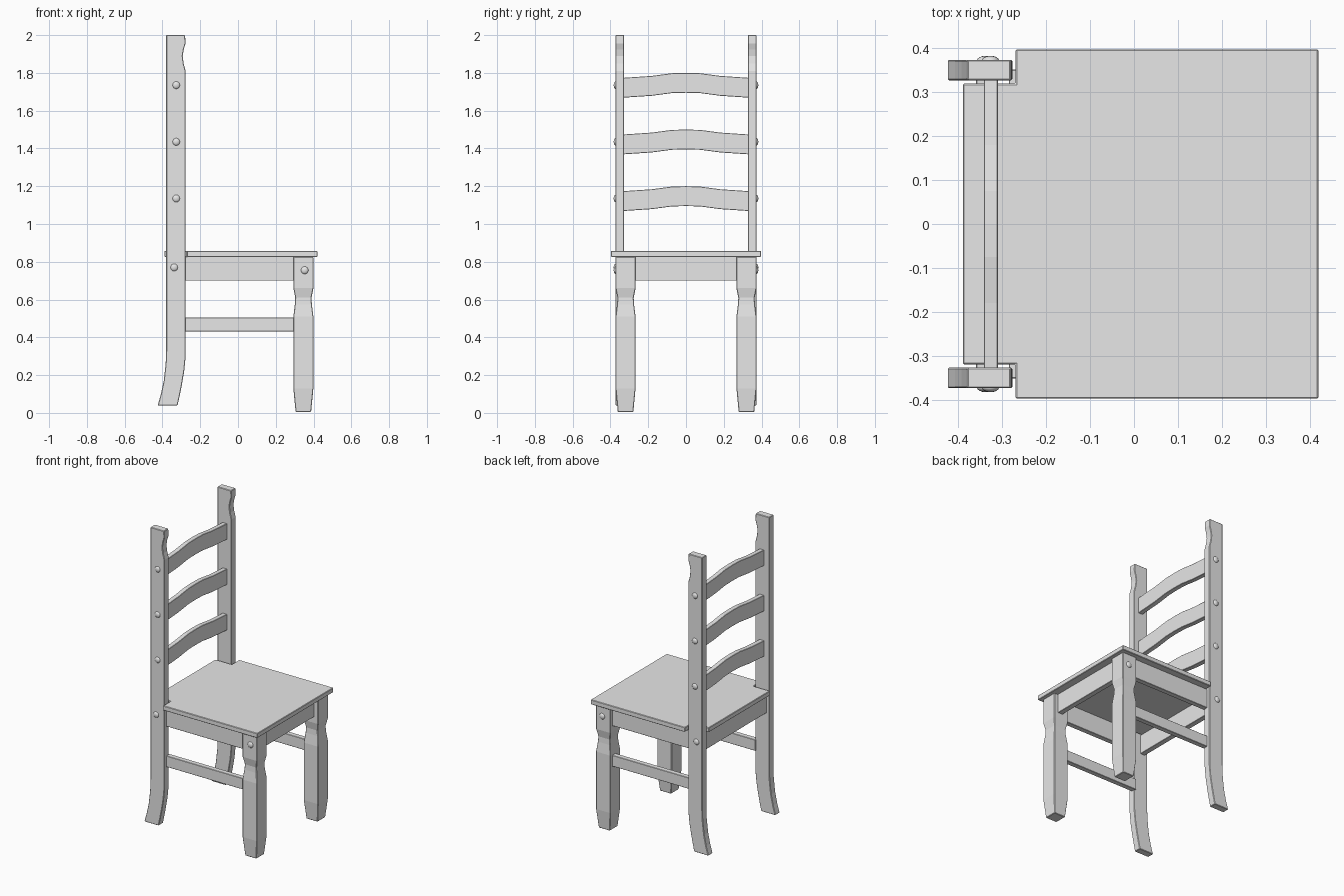
import bpy, bmesh, math
from mathutils import Matrix

cube = bpy.data.objects.get("Cube")
if cube:
    bpy.data.objects.remove(cube, do_unlink=True)

grey = bpy.data.materials.new("plain grey")
grey.use_nodes = True
grey.diffuse_color = (0.8, 0.8, 0.8, 1)
grey.node_tree.nodes["Principled BSDF"].inputs["Base Color"].default_value = (0.8, 0.8, 0.8, 1)


def finish(name, bm, bevel=0.0):
    """Turn a bmesh into a named object with material and optional edge bevel."""
    bmesh.ops.recalc_face_normals(bm, faces=bm.faces)
    mesh = bpy.data.meshes.new(name)
    bm.to_mesh(mesh)
    bm.free()
    mesh.materials.append(grey)
    obj = bpy.data.objects.new(name, mesh)
    bpy.context.collection.objects.link(obj)
    if bevel:
        mod = obj.modifiers.new("soft edges", 'BEVEL')
        mod.width = bevel
        mod.segments = 1
        mod.limit_method = 'ANGLE'
        mod.angle_limit = math.radians(50)
    return obj


def prism(name, outline, direction, bevel=0.0):
    """Extrude a closed outline of 3D points along a direction."""
    bm = bmesh.new()
    face = bm.faces.new([bm.verts.new(p) for p in outline])
    ext = bmesh.ops.extrude_face_region(bm, geom=[face])
    verts = [g for g in ext["geom"] if isinstance(g, bmesh.types.BMVert)]
    bmesh.ops.translate(bm, verts=verts, vec=direction)
    return finish(name, bm, bevel)


def box(name, x, y, z, bevel=0.002):
    pts = [(x[0], y[0], z[0]), (x[1], y[0], z[0]), (x[1], y[1], z[0]), (x[0], y[1], z[0])]
    return prism(name, pts, (0, 0, z[1] - z[0]), bevel)


def bolt(name, x, z, side):
    """Shallow domed bolt head on the outer face of a post or leg."""
    bm = bmesh.new()
    bmesh.ops.create_uvsphere(bm, u_segments=16, v_segments=8, radius=1)
    bmesh.ops.transform(bm, verts=bm.verts, matrix=Matrix.Translation((x, side * 0.372, z))
                        @ Matrix.Diagonal((0.02, 0.011, 0.02, 1)))
    for f in bm.faces:
        f.smooth = True
    finish(name, bm)


# Seat board, notched around the rear posts
seat = [(-0.39, -0.32), (-0.27, -0.32), (-0.27, -0.398), (0.42, -0.398),
        (0.42, 0.398), (-0.27, 0.398), (-0.27, 0.32), (-0.39, 0.32)]
prism("seat", [(x, y, 0.826) for x, y in seat], (0, 0, 0.031), 0.003)

# Rear post side profile (x, z): curved foot and carved top
post = [(-0.425, 0.04), (-0.32, 0.04), (-0.309, 0.09), (-0.297, 0.15), (-0.285, 0.22),
        (-0.277, 0.30), (-0.277, 1.81), (-0.288, 1.85), (-0.293, 1.89), (-0.287, 1.925),
        (-0.278, 1.955), (-0.28, 2.0), (-0.38, 2.0), (-0.38, 0.33), (-0.383, 0.26),
        (-0.393, 0.17), (-0.408, 0.10)]

# Front leg sections: (height, half width)
leg = [(0.005, 0.041), (0.13, 0.053), (0.51, 0.053), (0.575, 0.045),
       (0.61, 0.043), (0.66, 0.053), (0.826, 0.053)]


def front_leg(name, cx, cy):
    bm = bmesh.new()
    rings = [[bm.verts.new((cx + sx * h, cy + sy * h, z))
              for sx, sy in ((-1, -1), (1, -1), (1, 1), (-1, 1))] for z, h in leg]
    for a, b in zip(rings, rings[1:]):
        for i in range(4):
            j = (i + 1) % 4
            bm.faces.new((a[i], a[j], b[j], b[i]))
    bm.faces.new(rings[0])
    bm.faces.new(rings[-1])
    finish(name, bm, 0.003)


for side, label in ((-1, "right"), (1, "left")):
    prism("rear_post_" + label, [(x, side * 0.327, z) for x, z in post],
          (0, side * 0.047, 0), 0.003)
    front_leg("front_leg_" + label, 0.346, side * 0.32)
    # Side rails between the post and the leg
    ys = sorted((side * 0.318, side * 0.352))
    box("side_apron_" + label, (-0.285, 0.30), ys, (0.70, 0.828))
    box("side_stretcher_" + label, (-0.285, 0.30), ys, (0.432, 0.505))
    # Bolt heads
    for i, z in enumerate((1.135, 1.435, 1.735)):
        bolt(f"slat_bolt_{label}_{i + 1}", -0.327, z, side)
    bolt("rear_apron_bolt_" + label, -0.338, 0.77, side)
    bolt("front_apron_bolt_" + label, 0.353, 0.755, side)

# Front and rear aprons
box("front_apron", (0.335, 0.37), (-0.28, 0.28), (0.70, 0.828))
box("rear_apron", (-0.36, -0.325), (-0.33, 0.33), (0.70, 0.828))

# Back slats with a gentle arch: (y, rise)
arch = [(-0.33, -0.026), (-0.18, -0.016), (-0.075, -0.002), (0, 0.0),
        (0.075, -0.002), (0.18, -0.016), (0.33, -0.026)]
for i, top in enumerate((1.2, 1.5, 1.8)):
    upper = [(-0.342, y, top + r) for y, r in arch]
    lower = [(-0.342, y, top - 0.105 + r) for y, r in reversed(arch)]
    prism(f"back_slat_{i + 1}", upper + lower, (0.032, 0, 0), 0.002)
